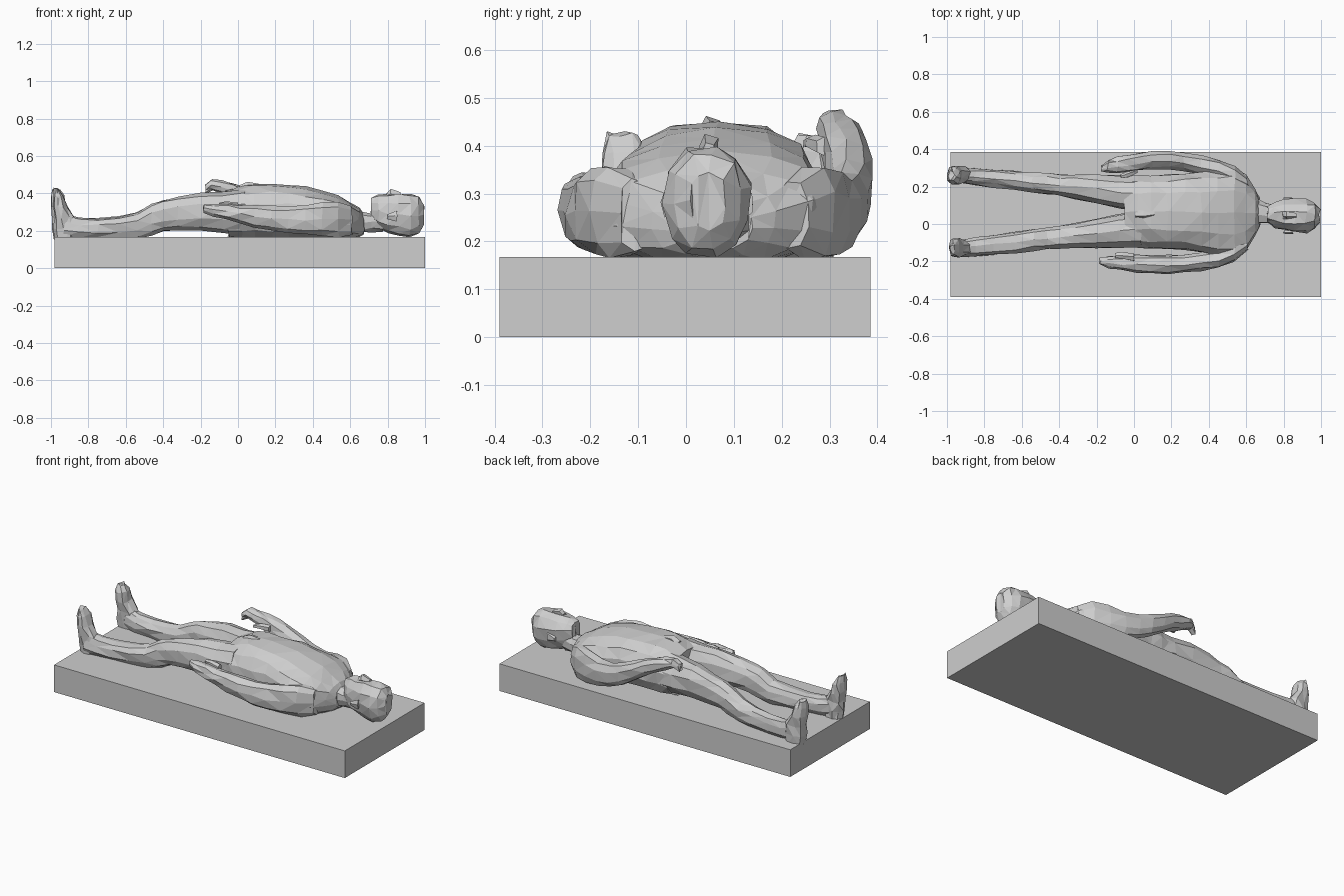
import bpy, bmesh, math, random
from mathutils import Vector

random.seed(7)
stone = bpy.data.materials.new("stone_grey")
stone.diffuse_color = (0.62, 0.62, 0.62, 1)


def finish(name, bm):
    bmesh.ops.recalc_face_normals(bm, faces=bm.faces[:])
    mesh = bpy.data.meshes.new(name)
    bm.to_mesh(mesh)
    bm.free()
    mesh.materials.append(stone)
    obj = bpy.data.objects.new(name, mesh)
    bpy.context.collection.objects.link(obj)
    return obj


def loft(name, rows, axis="x", sides=10, power=0.85, rough=0.006):
    """Chiselled loft. Row: position on axis, then low/high of both other axes."""
    bm = bmesh.new()
    rings = []
    for p, a0, a1, b0, b1 in rows:
        ring = []
        for i in range(sides):
            t = 2 * math.pi * (i + 0.5) / sides
            c, s = math.cos(t), math.sin(t)
            a = (a0 + a1) / 2 + (a1 - a0) / 2 * math.copysign(abs(c) ** power, c)
            b = (b0 + b1) / 2 + (b1 - b0) / 2 * math.copysign(abs(s) ** power, s)
            co = Vector((p, a, b)) if axis == "x" else Vector((a, b, p))
            co += Vector([random.uniform(-rough, rough) for _ in range(3)])
            co.x = max(-1, min(1, co.x))
            co.z = max(0.15, co.z)
            ring.append(bm.verts.new(co))
        rings.append(ring)
    for r, q in zip(rings, rings[1:]):
        for i in range(sides):
            j = (i + 1) % sides
            bm.faces.new((r[i], r[j], q[j], q[i]))
    bm.faces.new(rings[0])
    bm.faces.new(rings[-1])
    bmesh.ops.triangulate(bm, faces=bm.faces[:])
    return finish(name, bm)


# Slab
bm = bmesh.new()
bmesh.ops.create_cube(bm, size=1)
for v in bm.verts:
    v.co = (0.01 + v.co.x * 1.98, -0.002 + v.co.y * 0.775, 0.0835 + v.co.z * 0.167)
finish("slab", bm)

# Torso with clothing hem at the hips
loft("torso", [
    (-0.05, -0.12, 0.26, 0.16, 0.415), (0.02, -0.13, 0.265, 0.15, 0.44),
    (0.09, -0.13, 0.265, 0.15, 0.45), (0.18, -0.135, 0.27, 0.15, 0.455),
    (0.27, -0.14, 0.275, 0.15, 0.45), (0.36, -0.155, 0.285, 0.15, 0.435),
    (0.45, -0.175, 0.295, 0.15, 0.415), (0.54, -0.185, 0.30, 0.15, 0.385),
    (0.60, -0.15, 0.265, 0.155, 0.355), (0.645, -0.07, 0.19, 0.165, 0.325),
    (0.67, -0.01, 0.14, 0.18, 0.30)], sides=14)
loft("belt_knot", [(0.01, 0.03, 0.08, 0.41, 0.445), (0.05, 0.03, 0.075, 0.41, 0.462),
                   (0.11, 0.04, 0.07, 0.41, 0.455)], sides=5, rough=0.003)

# Neck, head and nose
loft("neck", [(0.60, -0.02, 0.15, 0.18, 0.33), (0.66, 0.0, 0.135, 0.19, 0.305),
              (0.71, 0.0, 0.115, 0.195, 0.295), (0.77, 0.0, 0.11, 0.195, 0.31)], sides=9)
loft("head", [
    (0.715, 0.01, 0.095, 0.25, 0.375), (0.75, -0.02, 0.115, 0.215, 0.39),
    (0.80, -0.035, 0.13, 0.19, 0.395), (0.86, -0.045, 0.135, 0.17, 0.40),
    (0.92, -0.045, 0.135, 0.16, 0.40), (0.965, -0.03, 0.12, 0.18, 0.385),
    (0.993, 0.005, 0.085, 0.225, 0.345)], sides=11, power=0.9)
loft("nose", [(0.795, 0.025, 0.07, 0.37, 0.405), (0.815, 0.025, 0.07, 0.37, 0.427),
              (0.87, 0.035, 0.06, 0.37, 0.408)], sides=5, rough=0.002)
for side, y in (("left", 0.13), ("right", -0.042)):
    loft(side + "_ear", [(0.80, y - 0.01, y + 0.01, 0.26, 0.29),
                         (0.85, y - 0.012, y + 0.012, 0.25, 0.31)], sides=5, rough=0.003)

# Legs: shared height profile, separate edge lines
heights = [(0.04, 0.18, 0.42), (-0.08, 0.19, 0.41), (-0.20, 0.205, 0.405),
           (-0.32, 0.205, 0.38), (-0.40, 0.20, 0.365), (-0.46, 0.18, 0.345),
           (-0.54, 0.16, 0.295), (-0.64, 0.155, 0.275), (-0.75, 0.155, 0.265),
           (-0.85, 0.155, 0.27), (-0.93, 0.16, 0.29)]
leg_edges = {
    "left": [(0.06, 0.26), (0.085, 0.26), (0.11, 0.265), (0.135, 0.265), (0.15, 0.27),
             (0.155, 0.27), (0.165, 0.275), (0.18, 0.285), (0.195, 0.295), (0.21, 0.30),
             (0.22, 0.305)],
    "right": [(-0.125, 0.07), (-0.13, 0.055), (-0.13, 0.025), (-0.13, 0.005),
              (-0.135, -0.005), (-0.14, -0.015), (-0.145, -0.025), (-0.155, -0.04),
              (-0.165, -0.055), (-0.17, -0.07), (-0.175, -0.08)]}
for side, edges in leg_edges.items():
    loft(side + "_leg", [(x, y0, y1, z0, z1)
                         for (x, z0, z1), (y0, y1) in zip(heights, edges)])

# Upright feet, toes pointing up
for side, y, dx in (("left", 0.265, -0.015), ("right", -0.125, 0.0)):
    loft(side + "_foot", [
        (0.15, -0.975 + dx, -0.87, y - 0.04, y + 0.04),
        (0.21, -0.985 + dx, -0.86, y - 0.045, y + 0.045),
        (0.27, -0.985 + dx, -0.875, y - 0.05, y + 0.045),
        (0.33, -0.985 + dx, -0.915, y - 0.055, y + 0.05),
        (0.385, -0.985 + dx, -0.93, y - 0.055, y + 0.045),
        (0.425, -0.98 + dx, -0.955, y - 0.035, y + 0.02)], axis="z", sides=9)

# Left arm, forearm lifting to a raised hand
loft("left_arm", [
    (0.61, 0.18, 0.255, 0.18, 0.33), (0.54, 0.20, 0.315, 0.16, 0.36),
    (0.45, 0.235, 0.35, 0.165, 0.35), (0.36, 0.265, 0.37, 0.18, 0.34),
    (0.27, 0.285, 0.385, 0.20, 0.345), (0.19, 0.295, 0.39, 0.235, 0.37),
    (0.10, 0.295, 0.39, 0.29, 0.41), (0.03, 0.285, 0.38, 0.335, 0.435),
    (-0.03, 0.275, 0.37, 0.37, 0.455), (-0.09, 0.27, 0.36, 0.40, 0.47),
    (-0.14, 0.275, 0.345, 0.415, 0.477), (-0.172, 0.28, 0.32, 0.40, 0.445)], sides=9)
loft("left_thumb", [(0.02, 0.27, 0.31, 0.38, 0.42), (-0.03, 0.25, 0.285, 0.39, 0.425),
                    (-0.07, 0.245, 0.265, 0.395, 0.415)], sides=6, rough=0.003)

# Right arm, resting lower beside the hip
loft("right_arm", [
    (0.61, -0.14, -0.06, 0.18, 0.33), (0.54, -0.20, -0.09, 0.165, 0.36),
    (0.45, -0.235, -0.13, 0.17, 0.35), (0.36, -0.25, -0.15, 0.18, 0.34),
    (0.27, -0.26, -0.16, 0.19, 0.33), (0.18, -0.265, -0.165, 0.20, 0.33),
    (0.09, -0.26, -0.165, 0.215, 0.335), (0.01, -0.255, -0.165, 0.24, 0.34),
    (-0.06, -0.25, -0.165, 0.26, 0.345), (-0.13, -0.235, -0.17, 0.275, 0.345),
    (-0.185, -0.21, -0.18, 0.30, 0.338)], sides=9)
loft("right_thumb", [(0.0, -0.20, -0.155, 0.30, 0.35), (-0.06, -0.19, -0.15, 0.32, 0.36),
                     (-0.10, -0.18, -0.155, 0.325, 0.35)], sides=6, rough=0.003)
